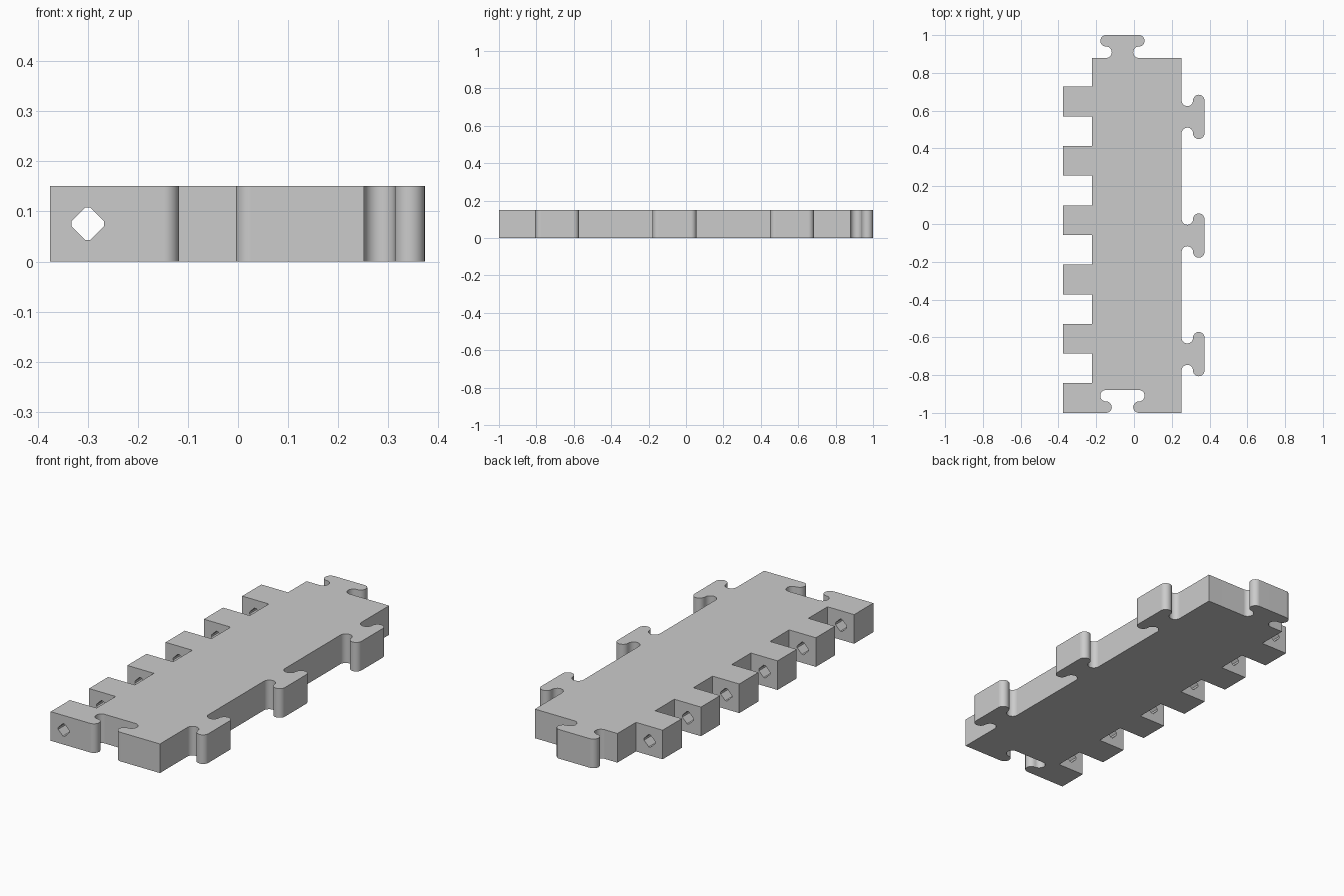
import bpy
import bmesh
from math import pi, sin, cos, radians
from mathutils import Vector

if "Cube" in bpy.data.objects:
    bpy.data.objects.remove(bpy.data.objects["Cube"], do_unlink=True)

# Main dimensions
HEIGHT = 0.151
LEFT_EDGE, RIGHT_EDGE = -0.222, 0.252
FRONT, BACK = -1.0, 0.879
TOOTH_TIP, TOOTH, PITCH, TEETH = -0.375, 0.157, 0.314, 6
MID = -0.061            # centre line of the end joints and the side tabs
R = 0.0303              # radius of every joint curve
LOBE = 0.087            # distance of curve centres from the joint axis
SEGMENTS = 12

gray = bpy.data.materials.new("plain gray")
gray.diffuse_color = (0.6, 0.6, 0.6, 1)
gray.use_nodes = True
gray.node_tree.nodes["Principled BSDF"].inputs["Base Color"].default_value = (0.6, 0.6, 0.6, 1)


def joint(origin, along, out):
    """Jigsaw tab profile: a concave neck curve, then a convex lobe, mirrored."""
    angles = [pi * i / SEGMENTS for i in range(SEGMENTS + 1)]
    half = [(-LOBE + R * sin(a), R - R * cos(a)) for a in angles]
    half += [(-LOBE - R * sin(a), 3 * R - R * cos(a)) for a in angles[1:]]
    profile = half + [(-u, v) for u, v in reversed(half)]
    return [Vector(origin) + Vector(along) * u + Vector(out) * v for u, v in profile]


def prism(name, points, direction):
    """Extrude a closed outline into a solid object."""
    bm = bmesh.new()
    face = bm.faces.new([bm.verts.new(p) for p in points])
    side = bmesh.ops.extrude_face_region(bm, geom=[face])["geom"]
    moved = [g for g in side if isinstance(g, bmesh.types.BMVert)]
    bmesh.ops.translate(bm, verts=moved, vec=direction)
    bmesh.ops.recalc_face_normals(bm, faces=bm.faces)
    mesh = bpy.data.meshes.new(name)
    bm.to_mesh(mesh)
    bm.free()
    mesh.materials.append(gray)
    obj = bpy.data.objects.new(name, mesh)
    bpy.context.collection.objects.link(obj)
    return obj


# Plate outline, counter-clockwise from the front corner
X, Y = Vector((1, 0, 0)), Vector((0, 1, 0))
outline = [Vector((TOOTH_TIP, FRONT, 0))]
outline += joint((MID, FRONT, 0), X, Y)                     # front socket
outline.append(Vector((RIGHT_EDGE, FRONT, 0)))
for k in (-1, 0, 1):                                        # side tabs
    outline += joint((RIGHT_EDGE, MID + k * 2 * PITCH, 0), Y, X)
outline.append(Vector((RIGHT_EDGE, BACK, 0)))
outline += joint((MID, BACK, 0), -X, Y)                     # back tab
outline.append(Vector((LEFT_EDGE, BACK, 0)))
for k in reversed(range(TEETH)):                            # hinge teeth
    y = FRONT + k * PITCH
    outline += [Vector((LEFT_EDGE, y + TOOTH, 0)), Vector((TOOTH_TIP, y + TOOTH, 0))]
    if k:
        outline += [Vector((TOOTH_TIP, y, 0)), Vector((LEFT_EDGE, y, 0))]
plate = prism("hinge_plate", outline, (0, 0, HEIGHT))

# Diamond pin hole with clipped corners, running through all the teeth
corners = []
for i in range(4):
    a = radians(90 * i)
    u, v = Vector((cos(a), 0, sin(a))), Vector((-sin(a), 0, cos(a)))
    corners += [u * 0.032 + v * s for s in (-0.005, 0.005)]
centre = Vector((-0.3, FRONT - 0.1, HEIGHT / 2))
cutter = prism("pin_hole_cutter", [centre + c for c in corners], (0, 2.2, 0))
cutter.hide_render = True

bpy.ops.object.select_all(action="DESELECT")
plate.select_set(True)
bpy.context.view_layer.objects.active = plate
hole = plate.modifiers.new("pin hole", "BOOLEAN")
hole.operation = "DIFFERENCE"
hole.solver = "EXACT"
hole.object = cutter
bpy.ops.object.modifier_apply(modifier=hole.name)
bpy.data.objects.remove(cutter, do_unlink=True)

# Smooth joint curves, flat walls
bpy.ops.object.shade_smooth_by_angle(angle=radians(30))
normals = plate.modifiers.new("flat walls", "WEIGHTED_NORMAL")
normals.keep_sharp = True
